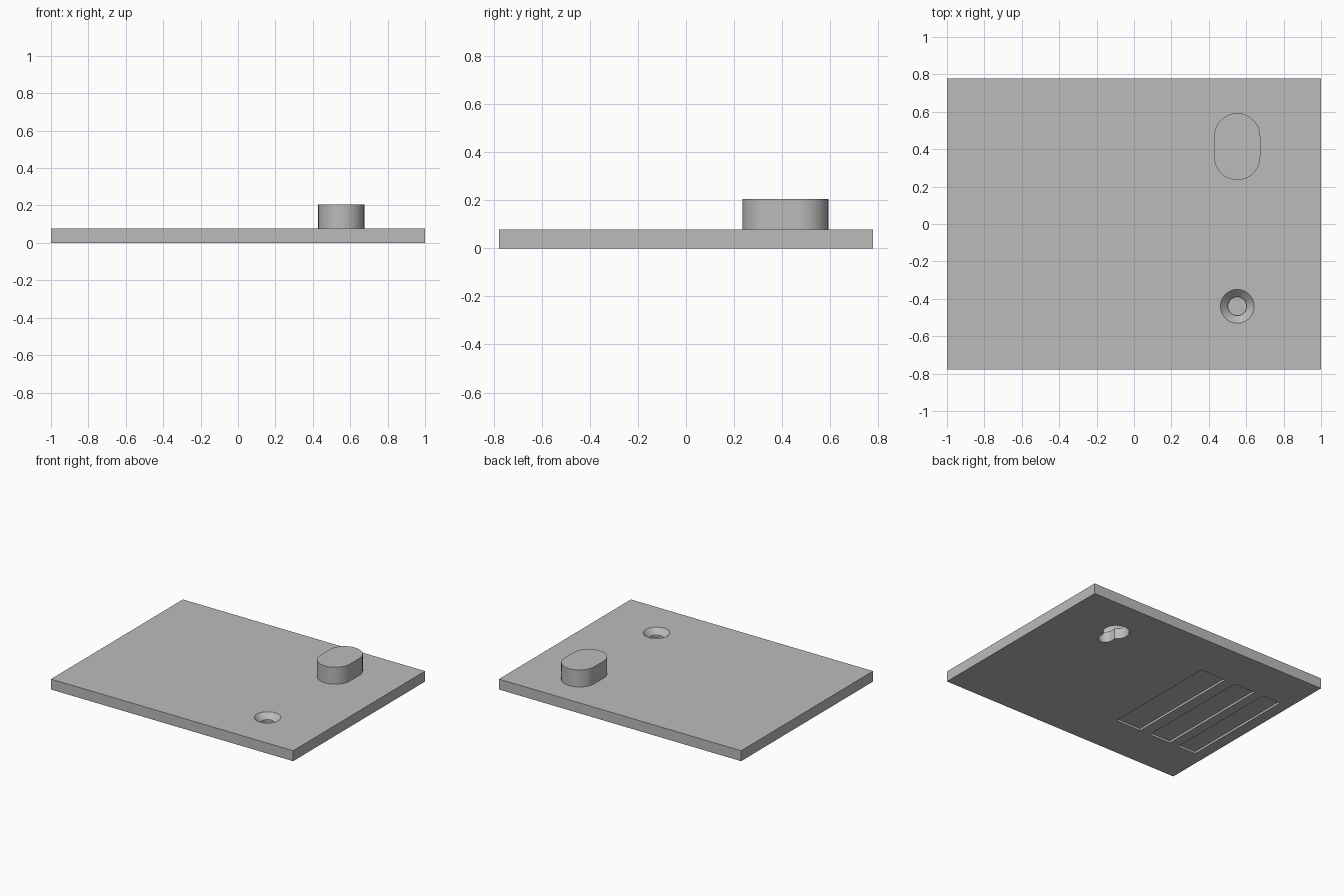
import bpy
import bmesh
import math

if "Cube" in bpy.data.objects:
    bpy.data.objects.remove(bpy.data.objects["Cube"], do_unlink=True)

grey = bpy.data.materials.new("plain_grey")
grey.use_nodes = True
grey.diffuse_color = (0.5, 0.5, 0.5, 1)
grey.node_tree.nodes["Principled BSDF"].inputs["Base Color"].default_value = (0.5, 0.5, 0.5, 1)

HALF_Y, THICK, TOP = 0.778, 0.078, 0.205
FEATURE_X = 0.552
PEG_FRONT, PEG_BACK = 0.358, 0.469


def loft(name, rings):
    """Closed solid through a stack of (outline, z) rings."""
    bm = bmesh.new()
    loops = [[bm.verts.new((x, y, z)) for x, y in outline] for outline, z in rings]
    bm.faces.new(loops[0][::-1])
    bm.faces.new(loops[-1])
    for low, high in zip(loops, loops[1:]):
        for i in range(len(low)):
            j = (i + 1) % len(low)
            bm.faces.new((low[i], low[j], high[j], high[i]))
    bmesh.ops.recalc_face_normals(bm, faces=bm.faces)
    mesh = bpy.data.meshes.new(name)
    bm.to_mesh(mesh)
    bm.free()
    mesh.materials.append(grey)
    obj = bpy.data.objects.new(name, mesh)
    bpy.context.collection.objects.link(obj)
    return obj


def rectangle(x0, x1, y0, y1):
    return [(x0, y0), (x1, y0), (x1, y1), (x0, y1)]


def stadium(r, y0, y1, half=32):
    """Rounded slot outline along y; a circle when both ends meet."""
    points = []
    for cy, start in ((y1, 0), (y0, math.pi)):
        for i in range(half + (y0 != y1)):
            a = start + math.pi * i / half
            points.append((FEATURE_X + r * math.cos(a), cy + r * math.sin(a)))
    return points


def prism(name, outline, z0, z1):
    return loft(name, [(outline, z0), (outline, z1)])


def combine(target, tool, operation):
    mod = target.modifiers.new(tool.name, "BOOLEAN")
    mod.operation, mod.solver, mod.object = operation, "EXACT", tool
    bpy.context.view_layer.objects.active = target
    bpy.ops.object.modifier_apply(modifier=mod.name)
    bpy.data.objects.remove(tool, do_unlink=True)


# Flat plate with the raised rounded peg
plate = prism("mounting_plate", rectangle(-1, 1, -HALF_Y, HALF_Y), 0, THICK)
peg = prism("peg", stadium(0.123, PEG_FRONT, PEG_BACK), THICK / 2, TOP)
combine(plate, peg, "UNION")

# Countersunk blind hole in the top
hole_y = -0.44
wide, narrow = (stadium(r, hole_y, hole_y) for r in (0.09, 0.05))
sink = loft("countersink", [(narrow, 0.02), (narrow, 0.038), (wide, THICK), (wide, 0.2)])
combine(plate, sink, "DIFFERENCE")

# Keyhole on the underside: head cavity inside the peg, entry hole, narrow slot
cutters = [
    prism("head_cavity", stadium(0.09, PEG_FRONT, PEG_BACK), 0.08, 0.17),
    prism("entry_hole", stadium(0.089, PEG_BACK, PEG_BACK), -0.1, 0.12),
    prism("keyhole_slot", stadium(0.05, PEG_FRONT, PEG_BACK), -0.1, 0.12),
]

# Three shallow strips recessed into the underside
for x0, x1 in ((-0.43, -0.22), (-0.69, -0.515), (-0.915, -0.765)):
    cutters.append(prism("strip_recess", rectangle(x0, x1, -0.447, 0.447), -0.1, 0.016))

for cutter in cutters:
    combine(plate, cutter, "DIFFERENCE")

# Smooth the round walls, keep the edges sharp
bpy.ops.object.select_all(action="DESELECT")
plate.select_set(True)
bpy.context.view_layer.objects.active = plate
bpy.ops.object.shade_smooth_by_angle(angle=math.radians(30))
